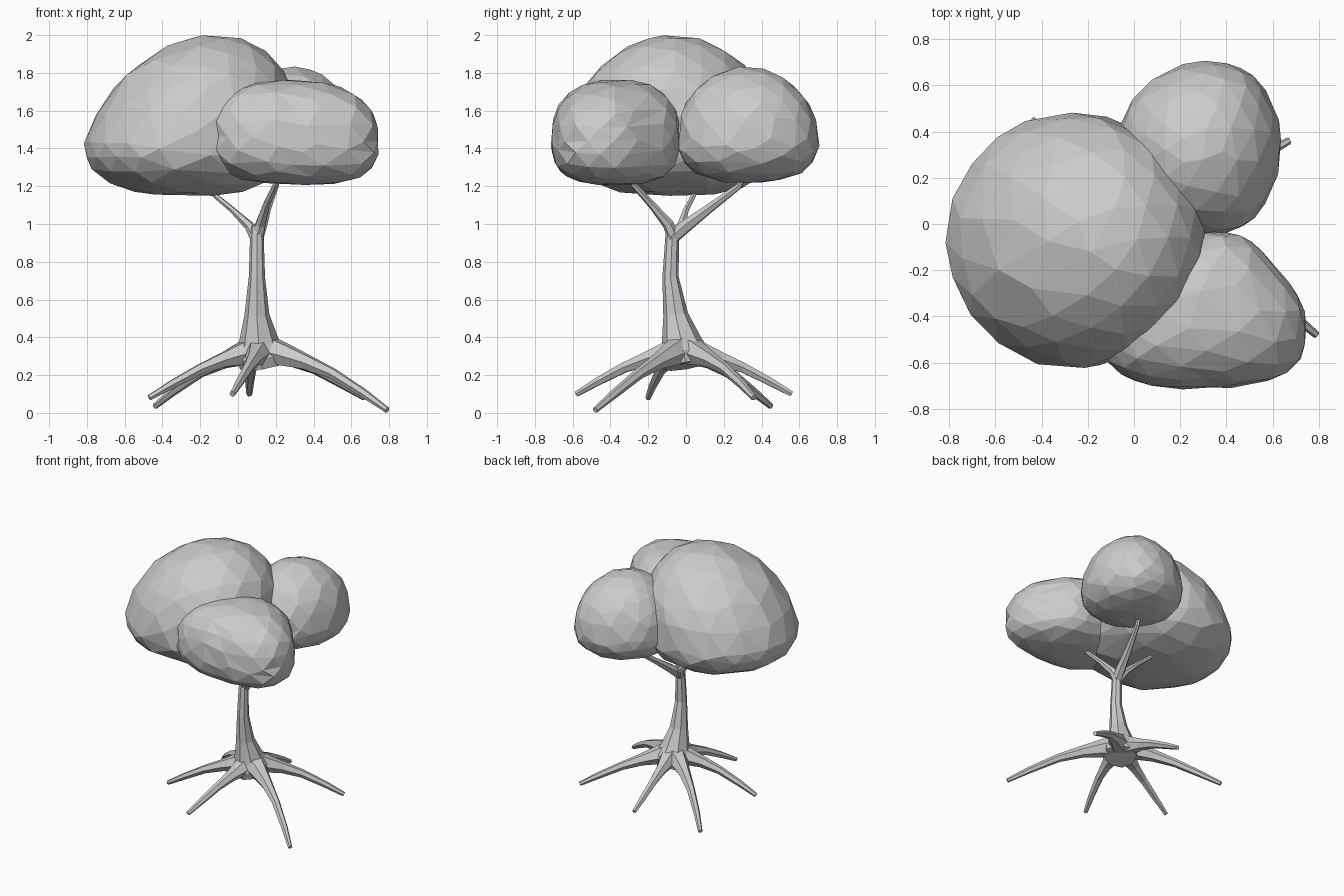
import bpy, bmesh, math, random
from mathutils import Vector

if "Cube" in bpy.data.objects:
    bpy.data.objects.remove(bpy.data.objects["Cube"])

random.seed(4)


def finish(name, bm):
    bmesh.ops.recalc_face_normals(bm, faces=bm.faces)
    me = bpy.data.meshes.new(name)
    bm.to_mesh(me)
    bm.free()
    ob = bpy.data.objects.new(name, me)
    bpy.context.collection.objects.link(ob)
    return ob


def tube(name, pts, radii, sides=6):
    """Faceted tapering limb through pts."""
    pts = [Vector(p) for p in pts]
    side = Vector((0, 0, 1)).cross(pts[-1] - pts[0])
    if side.length < 0.1:
        side = Vector((1, 0, 0))
    bm = bmesh.new()
    rings = []
    for i, (p, r) in enumerate(zip(pts, radii)):
        t = (pts[min(i + 1, len(pts) - 1)] - pts[max(i - 1, 0)]).normalized()
        u = (side - t * side.dot(t)).normalized()
        v = t.cross(u)
        rings.append([bm.verts.new(p + r * (u * math.cos(a) + v * math.sin(a)))
                      for a in (2 * math.pi * k / sides for k in range(sides))])
    for a, b in zip(rings, rings[1:]):
        for k in range(sides):
            n = (k + 1) % sides
            bm.faces.new((a[k], a[n], b[n], b[k]))
    bm.faces.new(rings[0])
    bm.faces.new(rings[-1])
    return finish(name, bm)


def foliage(name, centre, plan, top, bottom, shear, e_top, e_bot, tilt=0.0):
    """Icosphere reshaped to a plan outline (radius per equal angle) and a height profile."""
    bm = bmesh.new()
    bmesh.ops.create_icosphere(bm, subdivisions=3, radius=1)
    c = Vector(centre)
    n = len(plan)
    for v in bm.verts:
        j = Vector([random.uniform(-1, 1) for _ in range(3)]) * 0.025
        d = (v.co + j).normalized()
        a = math.atan2(d.y, d.x) % (2 * math.pi) / (2 * math.pi) * n
        i, f = int(a) % n, a % 1
        r = plan[i] * (1 - f) + plan[(i + 1) % n] * f
        e = e_top if d.z > 0 else e_bot
        h = math.hypot(d.x, d.y)
        k = (h ** e + abs(d.z) ** e) ** (-1 / e) * random.uniform(1.0, 1.012)
        z = d.z * k
        lift = max(z, 0)
        x = d.x * k * r
        v.co = c + Vector((x + shear[0] * lift,
                           d.y * k * r + shear[1] * lift,
                           z * (top - c.z if z > 0 else c.z - bottom) - tilt * x))
    ob = finish(name, bm)
    # Fewer, more irregular facets
    mod = ob.modifiers.new("facets", 'DECIMATE')
    mod.ratio = 0.72
    return ob


# Foliage clumps
foliage("large_foliage", (-0.26, -0.07, 1.43), [0.55] * 12, 2.0, 1.15,
        (0.14, 0.0), 1.95, 2.5)
foliage("front_foliage", (0.30, -0.38, 1.45),
        [0.44, 0.36, 0.37, 0.34, 0.34, 0.39, 0.47, 0.47, 0.37, 0.32, 0.36, 0.47],
        1.76, 1.21, (0.0, 0.01), 2.5, 3.0, 0.03)
foliage("back_foliage", (0.29, 0.33, 1.45),
        [0.345, 0.36, 0.39, 0.37, 0.36, 0.36, 0.36, 0.36, 0.37, 0.37, 0.39, 0.35],
        1.83, 1.22, (0.0, -0.01), 2.0, 2.6)

# Trunk, flaring towards the roots
tube("trunk",
     [(0.13, 0.0, 0.25), (0.12, -0.01, 0.31), (0.11, -0.025, 0.38), (0.10, -0.055, 0.52),
      (0.10, -0.082, 0.72), (0.10, -0.073, 0.94), (0.10, -0.07, 0.99)],
     [0.12, 0.135, 0.106, 0.066, 0.043, 0.036, 0.028], 8)

# Branches into each clump
tube("left_branch", [(0.10, -0.07, 0.92), (0.06, -0.025, 0.99), (-0.03, 0.0, 1.075),
                     (-0.12, 0.04, 1.15), (-0.18, 0.06, 1.25)],
     [0.034, 0.026, 0.016, 0.014, 0.01])
tube("front_branch", [(0.10, -0.06, 0.92), (0.12, -0.095, 1.0), (0.15, -0.18, 1.10),
                      (0.20, -0.28, 1.21), (0.22, -0.32, 1.30)],
     [0.036, 0.030, 0.020, 0.016, 0.012])
tube("back_branch", [(0.10, -0.08, 0.92), (0.12, 0.0, 0.99), (0.15, 0.12, 1.08),
                     (0.20, 0.28, 1.20), (0.22, 0.33, 1.30)],
     [0.036, 0.036, 0.026, 0.017, 0.012])

# Six roots: tip position, each arching down from the trunk flare
roots = {
    "front_right_root": (0.79, -0.48, 0.015),
    "back_right_root": (0.67, 0.36, 0.08),
    "back_left_root": (-0.44, 0.45, 0.035),
    "left_root": (-0.47, -0.20, 0.08),
    "front_root": (-0.03, -0.58, 0.10),
    "back_root": (0.06, 0.56, 0.10),
}
start = Vector((0.12, -0.01, 0.325))
profile = [(0.04, -0.03), (0.18, 0.06), (0.34, 0.18), (0.55, 0.38), (0.8, 0.71), (1.0, 1.0)]
for name, tip in roots.items():
    d = Vector(tip) - start
    bend = Vector((-d.y, d.x, 0)) * 0.03
    pts = [start + Vector((d.x * t, d.y * t, d.z * f)) + bend * math.sin(math.pi * t)
           for t, f in profile]
    tube(name, pts, [0.085, 0.064, 0.043, 0.030, 0.024, 0.016])
